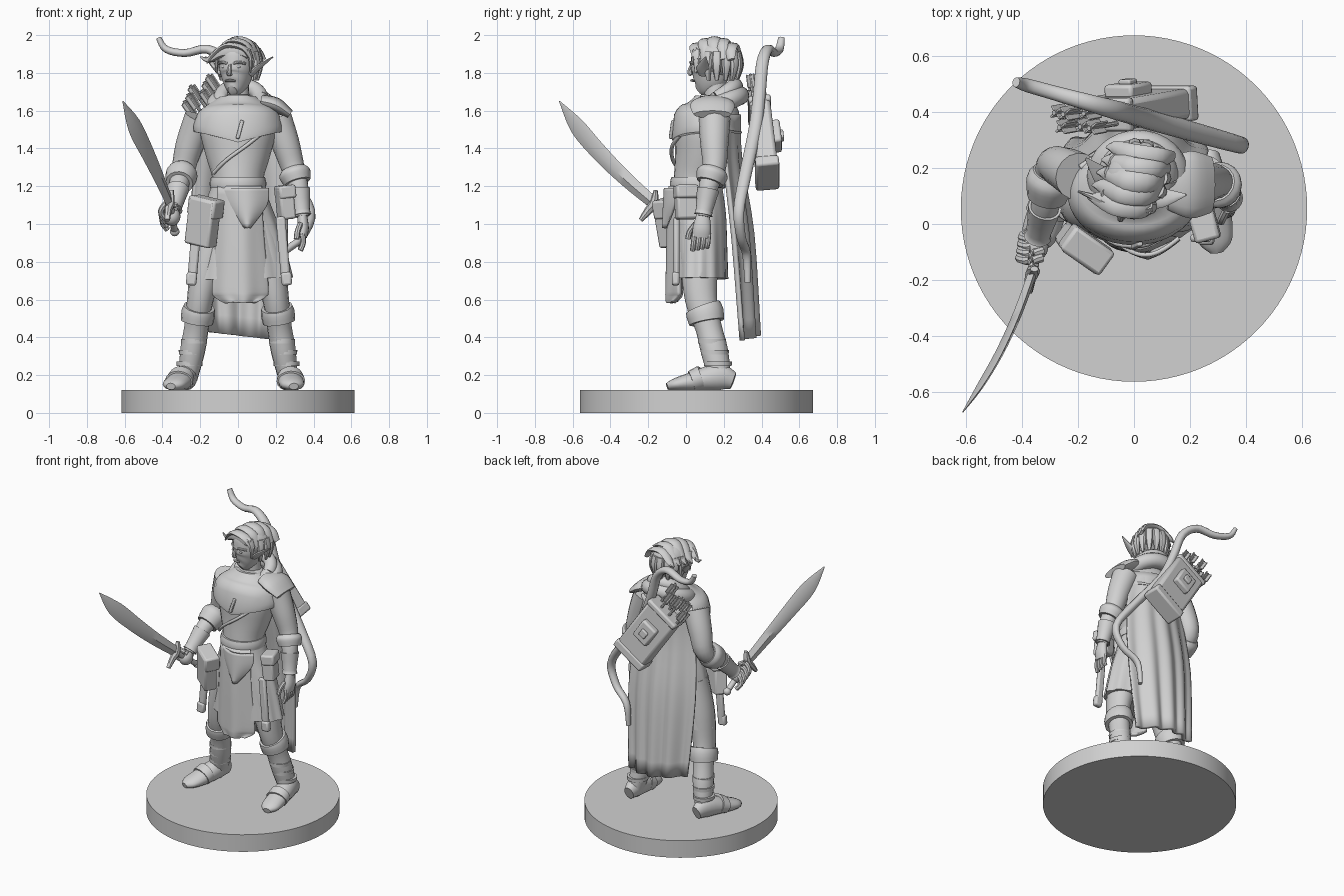
import bpy
import bmesh
from math import sin, cos, pi, radians
from mathutils import Vector, Matrix, Euler

default = bpy.data.objects.get("Cube")
if default:
    bpy.data.objects.remove(default, do_unlink=True)

stone = bpy.data.materials.new("plain_grey")
stone.use_nodes = True
stone.diffuse_color = (.64, .64, .64, 1)
stone.node_tree.nodes["Principled BSDF"].inputs["Base Color"].default_value = stone.diffuse_color
made = []


def finish(name, bm):
    bmesh.ops.recalc_face_normals(bm, faces=bm.faces)
    mesh = bpy.data.meshes.new(name)
    bm.to_mesh(mesh)
    bm.free()
    mesh.materials.append(stone)
    obj = bpy.data.objects.new(name, mesh)
    bpy.context.collection.objects.link(obj)
    made.append(obj)
    return obj


def spline(rows, steps):
    pts, out = [Vector(r) for r in rows], []
    last = len(pts) - 1
    for i in range(last):
        a, b, c, d = pts[max(i - 1, 0)], pts[i], pts[i + 1], pts[min(i + 2, last)]
        for k in range(steps):
            t = k / steps
            out.append(b + ((c - a) * t + (a * 2 - b * 5 + c * 4 - d) * t * t
                            + (b * 3 - a - c * 3 + d) * t ** 3) * .5)
    return out + [pts[last]]


def loft(name, rows, side=(1, 0, 0), sides=16, steps=4, folds=0, depth=0):
    """Elliptical sections (x, y, z, half width, half depth) skinned along a path."""
    rows = spline(rows, steps)
    path = [Vector(r[:3]) for r in rows]
    bm, rings = bmesh.new(), []
    for i, r in enumerate(rows):
        tangent = (path[min(i + 1, len(path) - 1)] - path[max(i - 1, 0)]).normalized()
        u = Vector(side)
        u = (u - tangent * u.dot(tangent)).normalized()
        v = tangent.cross(u)
        ring = []
        for k in range(sides):
            ang = 2 * pi * k / sides
            f = 1 + depth * i / len(path) * cos(folds * ang)
            ring.append(bm.verts.new(path[i] + (u * r[3] * cos(ang) + v * r[4] * sin(ang)) * f))
        rings.append(ring)
    for low, high in zip(rings, rings[1:]):
        for k in range(sides):
            n = (k + 1) % sides
            bm.faces.new((low[k], low[n], high[n], high[k]))
    bm.faces.new(rings[0])
    bm.faces.new(rings[-1])
    return finish(name, bm)


def tube(name, points, radius, **options):
    return loft(name, [(*p, radius, radius) for p in points], **options)


def sheet(name, rows, folds, depth, thick, columns=36):
    """Cloth panel from rows (left x, right x, y, z, bulge)."""
    rows, bm = spline(rows, 4), bmesh.new()
    grid = []
    for i, (left, right, y, z, bulge) in enumerate(rows):
        line = []
        for c in range(columns + 1):
            t = c / columns
            wave = depth * (i / len(rows)) * cos(folds * pi * t)
            line.append(bm.verts.new((left + (right - left) * t, y + bulge * sin(pi * t) + wave, z)))
        grid.append(line)
    for a, b in zip(grid, grid[1:]):
        for c in range(columns):
            bm.faces.new((a[c], a[c + 1], b[c + 1], b[c]))
    obj = finish(name, bm)
    solid = obj.modifiers.new("cloth", "SOLIDIFY")
    solid.thickness, solid.offset = thick, 0
    return obj


def box(name, loc, size, rot=(0, 0, 0), bevel=.012):
    bm = bmesh.new()
    bmesh.ops.create_cube(bm, size=1)
    turn = Euler([radians(a) for a in rot]).to_matrix().to_4x4()
    bm.transform(Matrix.Translation(loc) @ turn @ Matrix.Diagonal((*size, 1)))
    mod = finish(name, bm).modifiers.new("soft_edges", "BEVEL")
    mod.width, mod.segments = bevel, 2


def ball(name, loc, size):
    bm = bmesh.new()
    bmesh.ops.create_uvsphere(bm, u_segments=24, v_segments=14, radius=1)
    bm.transform(Matrix.Translation(loc) @ Matrix.Diagonal((*size, 1)))
    finish(name, bm)


# Round display base
bm = bmesh.new()
bmesh.ops.create_cone(bm, cap_ends=True, segments=96, radius1=.617, radius2=.617, depth=.12)
bm.transform(Matrix.Translation((0, .055, .06)))
finish("base", bm)

# Legs, boots and knee straps
for s, label in ((-1, "right"), (1, "left")):
    loft(label + "_leg", [(s * .1, .07, 1, .1, .11), (s * .16, .07, .8, .09, .1), (s * .2, .08, .6, .07, .085),
                          (s * .22, .12, .45, .065, .07), (s * .24, .15, .33, .066, .072), (s * .265, .18, .18, .05, .06)])
    loft(label + "_knee_strap", [(s * .205, .09, .56, .083, .095), (s * .21, .1, .53, .09, .1),
                                 (s * .218, .11, .48, .086, .094)], steps=2)
    for k in range(3):
        x, y, z = s * (.233 + .012 * k), .137 + .016 * k, .38 - .06 * k
        loft(label + "_boot_band", [(x, y, z + .012, .069, .074), (x, y, z - .012, .068, .073)], steps=1)
    foot = [loft(label + "_foot", [(s * .27, .25, .17, .035, .045), (s * .27, .17, .19, .058, .07),
                                   (s * .28, .03, .165, .068, .05), (s * .29, -.06, .15, .06, .032),
                                   (s * .295, -.1, .14, .025, .018)]),
            loft(label + "_foot_strap", [(s * .277, .08, .185, .07, .066), (s * .28, .03, .168, .076, .056)], steps=1)]
    if s < 0:
        pivot = Matrix.Translation((-.27, .18, 0))
        for part in foot:
            part.data.transform(pivot @ Matrix.Rotation(-.22, 4, "Z") @ pivot.inverted())

# Torso, belt and skirt
loft("torso", [(0, .06, 1.15, .14, .13), (0, .06, 1.24, .135, .125), (0, .085, 1.36, .17, .145),
               (0, .11, 1.5, .2, .165), (0, .14, 1.6, .16, .12), (0, .15, 1.68, .07, .07)], sides=24)
loft("belt", [(0, .06, 1.25, .142, .137), (0, .06, 1.22, .15, .145), (0, .06, 1.19, .148, .143)], sides=24, steps=2)
loft("skirt", [(0, .06, 1.2, .14, .13), (0, .07, 1.05, .19, .14), (.01, .075, .9, .23, .14),
               (.015, .075, .71, .27, .145)], sides=64, folds=12, depth=.03)
sheet("front_panel", [(-.1, .12, -.03, 1.2, -.05), (-.11, .13, -.035, .95, -.055), (-.13, .155, -.03, .67, -.065),
                      (-.12, .145, -.03, .62, -.065), (-.07, .1, -.06, .585, -.03)], 5, .006, .025)
sheet("belt_flap", [(-.08, .16, -.05, 1.19, -.06), (-.06, .15, -.06, 1.1, -.055), (.04, .06, -.1, .98, -.02)], 1, 0, .015)
for x, tilt in ((-.23, 5), (.24, -5)):
    box("hanging_strap", (x, -.05, .86), (.05, .03, .36), (0, tilt, 0))
    box("strap_end", (x * 1.07, -.055, .71), (.055, .04, .07), (0, tilt, 0))

# Cape, its lower hem rising to the right
cape = sheet("cape", [(-.19, .19, .2, 1.58, .08), (-.22, .23, .2, 1.35, .08), (-.25, .26, .24, .95, .1),
                      (-.22, .23, .28, .41, .09)], 8, .016, .025, columns=66)
for v in cape.data.vertices:
    v.co.z -= .1 * v.co.x * (1.58 - v.co.z)

# Shoulder cape, cowl and shoulder plate
mantle = loft("shoulder_cape", [(0, .15, 1.67, .1, .1), (0, .14, 1.6, .2, .15), (0, .115, 1.53, .235, .185),
                                (0, .11, 1.49, .235, .185)], sides=40)
for v in mantle.data.vertices:
    if v.co.z < 1.56 and v.co.y < .1:
        v.co.z -= .07 * (1 - abs(v.co.x) / .25)
for k, size in enumerate((.115, .09)):
    ring = [(.015 + size * 1.15 * cos(a), .17 + size * sin(a), 1.63 + .035 * k + .05 * sin(a) * (1 + k * .3))
            for a in (2 * pi * n / 32 for n in range(33))]
    tube("cowl_roll", ring, .05 - .008 * k, side=(0, 0, 1), steps=1)
box("cloak_clasp", (.01, -.075, 1.5), (.02, .02, .1), (-8, 15, 0), .005)
tube("chest_strap", [(.15, 0, 1.5), (.05, -.07, 1.42), (-.06, -.07, 1.34), (-.13, -.02, 1.27)], .01)
loft("left_shoulder_plate", [(.12, .14, 1.65, .09, .035), (.2, .14, 1.63, .12, .04), (.275, .14, 1.58, .1, .025)],
     side=(0, 1, 0))

# Arms: shoulder, upper arm, elbow, forearm, wrist
poses = {"right": ((-.2, .17, 1.56), (-.255, .2, 1.42), (-.29, .2, 1.29), (-.315, .07, 1.2), (-.345, -.05, 1.07)),
         "left": ((.2, .15, 1.56), (.25, .15, 1.43), (.29, .15, 1.3), (.32, .12, 1.2), (.34, .09, 1.04))}
for label, (shoulder, upper, elbow, fore, wrist) in poses.items():
    loft(label + "_arm", [(*p, r, r) for p, r in
                          zip((shoulder, upper, elbow, fore, wrist), (.085, .075, .062, .052, .038))])
    a, b, c = Vector(elbow), Vector(fore), Vector(wrist)
    loft(label + "_sleeve_cuff", [(*a.lerp(b, t), r, r) for t, r in ((.1, .068), (.35, .085), (.8, .072))])
    loft(label + "_bracer", [(*b.lerp(c, t), r, r) for t, r in ((.1, .06), (.8, .045), (.95, .05))], steps=2)

# Left hand hanging open
loft("left_palm", [(.34, .09, 1.05, .025, .035), (.345, .085, .98, .03, .048), (.34, .08, .93, .025, .048)])
for k in range(4):
    y = .045 + .025 * k
    tube("left_finger", [(.342, y, .95), (.345, y - .005, .9), (.33, y - .01, .86 + .006 * k)], .014, sides=8)
tube("left_thumb", [(.33, .05, 1), (.315, .02, .96), (.31, .01, .92)], .015, sides=8)

# Right fist and sword
ball("right_fist", (-.35, -.08, 1.04), (.045, .05, .05))
grip_low, grip_high = Vector((-.335, .02, .96)), Vector((-.36, -.17, 1.105))
tube("sword_grip", [grip_low, grip_high], .018, sides=10)
ball("sword_pommel", grip_low, (.025, .025, .025))
for k in range(4):
    p = grip_low.lerp(grip_high, .35 + .13 * k)
    tube("right_finger", [p + Vector((-.03, .02, -.04)), p + Vector((-.055, 0, 0)), p + Vector((-.02, -.01, .045)),
                          p + Vector((.025, 0, .03))], .016, sides=8)
loft("sword_guard", [(-.375, -.24, 1.02, .015, .012), (-.37, -.2, 1.07, .02, .022), (-.36, -.17, 1.11, .025, .025),
                     (-.355, -.16, 1.18, .015, .01)], sides=8)
loft("sword_blade", [(-.36, -.17, 1.11, .034, .016), (-.415, -.32, 1.24, .042, .016), (-.48, -.46, 1.38, .05, .015),
                     (-.55, -.58, 1.52, .05, .012), (-.61, -.67, 1.65, .003, .002)], side=(.15, 0, 1), sides=4)

# Belt pouches
box("large_pouch", (-.185, -.085, 1.01), (.16, .085, .25), (4, 11, -35))
box("large_pouch_flap", (-.17, -.09, 1.09), (.175, .1, .1), (4, 11, -35))
box("left_pouch", (.25, 0, 1.11), (.08, .11, .17), (0, -6, 15))
box("left_pouch_flap", (.25, 0, 1.17), (.092, .122, .07), (0, -6, 15))

# Head, facing slightly to its right
start = len(made)
loft("neck", [(0, .16, 1.6, .06, .06), (0, .15, 1.78, .055, .06)])
loft("face", [(0, .065, 1.705, .025, .03), (0, .092, 1.73, .055, .072), (0, .12, 1.78, .08, .1),
              (0, .13, 1.84, .092, .108), (0, .14, 1.91, .09, .105), (0, .15, 1.96, .04, .05)], sides=24)
loft("nose", [(0, .025, 1.845, .01, .01), (0, .012, 1.805, .013, .014), (0, .02, 1.79, .016, .01)], sides=8)
loft("mouth", [(-.028, .035, 1.757, .005, .006), (0, .024, 1.76, .007, .009), (.028, .035, 1.757, .005, .006)],
     side=(0, 0, 1), sides=8)
ball("hair_cap", (0, .165, 1.875), (.11, .125, .105))
for s, label in ((-1, "right"), (1, "left")):
    loft(label + "_ear", [(s * .08, .12, 1.79, .03, .015), (s * .115, .13, 1.825, .036, .014),
                          (s * .19, .17, 1.885, .004, .003)], side=(0, 1, 0), sides=10)
    tube(label + "_brow", [(s * .015, .029, 1.85), (s * .045, .033, 1.856), (s * .075, .062, 1.85)], .008, sides=8)
    ball(label + "_eye", (s * .038, .042, 1.832), (.015, .011, .008))
    loft(label + "_side_lock", [(s * .08, .08, 1.92, .025, .016), (s * .097, .085, 1.87, .02, .012),
                                (s * .094, .08, 1.8, .006, .004)], side=(0, 1, 0), sides=8)
for k in range(9):
    a = radians(-10 + 25 * k)
    dx, dy = cos(a), sin(a)
    loft("back_lock", [(.095 * dx, .17 + .11 * dy, 1.91, .026, .018), (.106 * dx, .17 + .12 * dy, 1.84, .024, .02),
                       (.095 * dx, .17 + .105 * dy, 1.76, .01, .008)], side=(-dy, dx, 0), sides=8)
for k in range(5):
    y = .06 + .048 * k
    top = 1.935 + .03 * sin(pi * k / 4)
    loft("swept_lock", [(.1, y + .03, 1.87, .02, .01), (.06, y + .01, top - .005, .036, .015),
                        (-.03, y - .01, top + .008, .038, .016), (-.105, y - .01, 1.89, .024, .013),
                        (-.135, y - .02, 1.85 + .005 * k, .004, .004)], side=(0, 1, 0), sides=8)
loft("fringe", [(.085, .08, 1.9, .028, .016), (.03, .05, 1.92, .032, .018), (-.06, .045, 1.91, .03, .018),
                (-.13, .05, 1.87, .016, .01), (-.175, .05, 1.885, .004, .004)], side=(0, 0, 1), sides=8)
pivot = Matrix.Translation((0, .15, 0))
for part in made[start:]:
    part.data.transform(pivot @ Matrix.Rotation(radians(-20), 4, "Z") @ pivot.inverted())

# Quiver with pocket and arrows, modelled upright then slung across the back
start = len(made)
box("quiver", (0, 0, 0), (.24, .11, .44), bevel=.02)
box("quiver_base", (0, 0, -.2), (.25, .125, .06))
box("quiver_rim", (0, 0, .2), (.25, .12, .04))
box("quiver_pocket", (0, .07, .03), (.12, .05, .14))
box("quiver_pocket_catch", (0, .1, .03), (.05, .02, .05), bevel=.006)
for k in range(6):
    x, y, z = -.115 + .036 * k, -.005 + .025 * (-1) ** k, .29 + .025 * (k % 3)
    tube("arrow_shaft", [(x + .01, y, .1), (x, y, z + .05)], .009, sides=8)
    for turn in (35, 125):
        box("arrow_feather", (x, y, z), (.058, .008, .08), (0, 0, turn), .002)
sling = Matrix.Translation((0, .41, 1.435)) @ Euler((.1, radians(-34), 0)).to_matrix().to_4x4()
for part in made[start:]:
    part.data.transform(sling)

# Recurved bow lying in one upright plane
curve = [(-.42, 1.985, .018), (-.38, 1.925, .024), (-.28, 1.905, .026), (-.16, 1.925, .03), (-.06, 1.85, .034),
         (0, 1.68, .035), (.08, 1.5, .036), (.27, 1.25, .034), (.385, 1.07, .03), (.34, .93, .026),
         (.24, .84, .024), (.22, .69, .016)]
loft("bow", [(x, .505 - .28 * (x + .42), z, r, r * .8) for x, z, r in curve], side=(.27, .96, 0), sides=12)

# Smooth shading with crisp edges
bpy.ops.object.select_all(action="DESELECT")
for obj in made:
    obj.select_set(True)
bpy.context.view_layer.objects.active = made[0]
bpy.ops.object.shade_smooth_by_angle(angle=radians(40))
